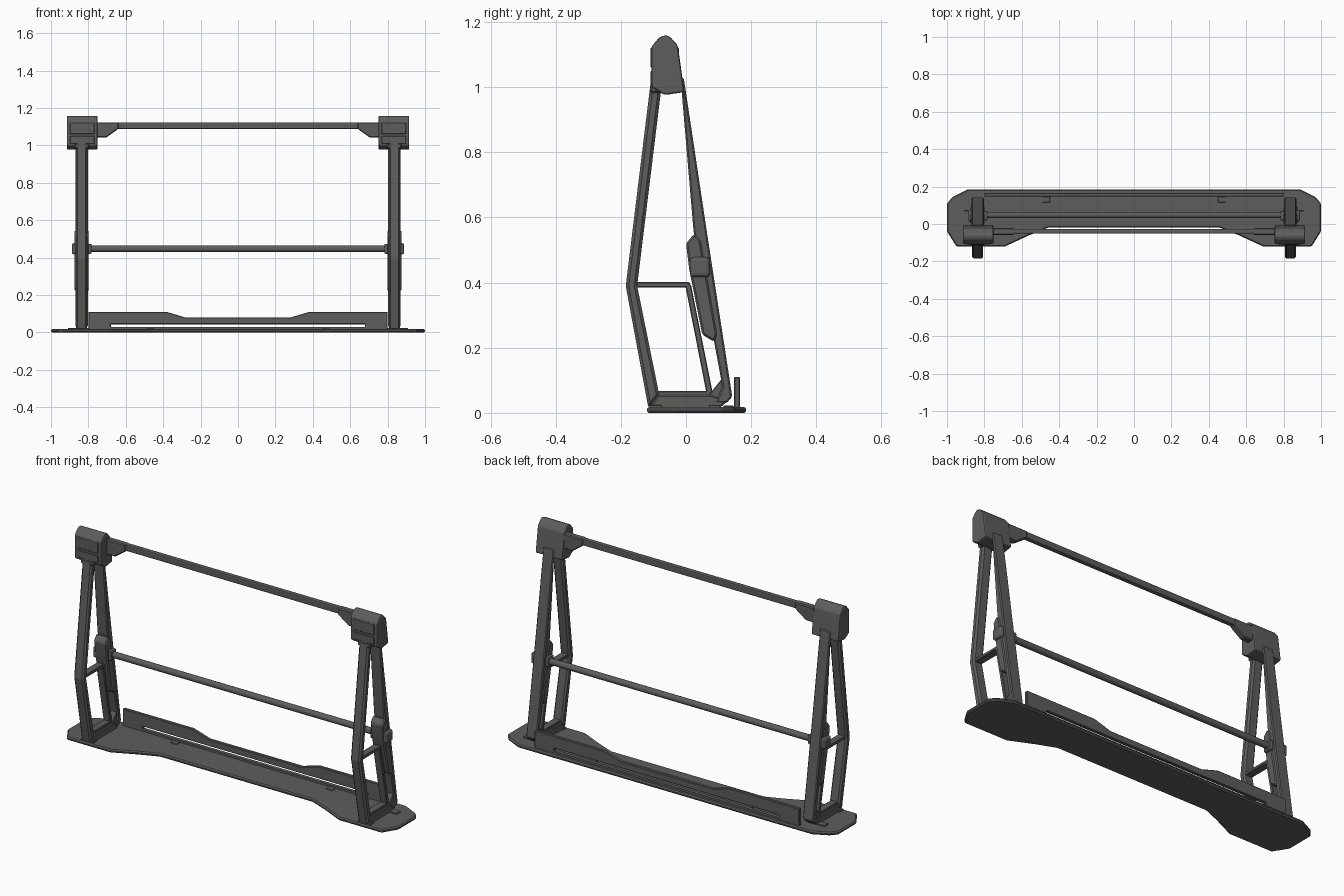
import bpy, bmesh
from mathutils import Vector

if "Cube" in bpy.data.objects:
    bpy.data.objects.remove(bpy.data.objects["Cube"])

PLACE = {'X': lambda u, v, t: Vector((t, u, v)),
         'Y': lambda u, v, t: Vector((u, t, v)),
         'Z': lambda u, v, t: Vector((u, v, t))}


def prism(name, pts, axis, a, b, bevel=0.0, segs=1, mirror=True):
    """Extrude a 2D profile along an axis from a to b; optionally mirror in x."""
    bm = bmesh.new()
    lo = [bm.verts.new(PLACE[axis](u, v, a)) for u, v in pts]
    hi = [bm.verts.new(PLACE[axis](u, v, b)) for u, v in pts]
    bm.faces.new(lo)
    bm.faces.new(hi[::-1])
    n = len(pts)
    for i in range(n):
        j = (i + 1) % n
        bm.faces.new((lo[i], hi[i], hi[j], lo[j]))
    bmesh.ops.recalc_face_normals(bm, faces=bm.faces)
    me = bpy.data.meshes.new(name)
    bm.to_mesh(me)
    bm.free()
    ob = bpy.data.objects.new(name, me)
    bpy.context.collection.objects.link(ob)
    if bevel:
        m = ob.modifiers.new("bevel", 'BEVEL')
        m.width, m.segments = bevel, segs
        m.limit_method = 'ANGLE'
    if mirror:
        ob.modifiers.new("mirror", 'MIRROR')
    return ob


def box(name, x, y, z, **kw):
    return prism(name, [(y[0], z[0]), (y[1], z[0]), (y[1], z[1]), (y[0], z[1])],
                 'X', x[0], x[1], **kw)


def sym(half):
    """Complete a profile symmetrically about u = 0."""
    return half + [(-u, v) for u, v in reversed(half)]


def rod(name, r, length, y, z, sides=20):
    bpy.ops.mesh.primitive_cylinder_add(vertices=sides, radius=r, depth=length,
                                        location=(0, y, z), rotation=(0, 1.570796, 0))
    ob = bpy.context.object
    ob.name = name
    bpy.ops.object.shade_smooth_by_angle()
    return ob


# Base plate: wide ends, narrowed middle
prism("base_plate", sym([(0.46, -0.02), (0.56, -0.06), (0.69, -0.12), (0.95, -0.12), (1.0, -0.04),
                         (1.0, 0.11), (0.97, 0.145), (0.89, 0.185)]),
      'Z', 0, 0.018, bevel=0.006, mirror=False)

# Rear wall of the base, dipped in the middle, with a long slot
wall = prism("base_wall", sym([(0.80, 0.01), (0.80, 0.11), (0.38, 0.11), (0.28, 0.08)]),
             'Y', 0.147, 0.166, mirror=False)
cutter = box("slot_cutter", (-0.68, 0.68), (0.1, 0.2), (0.03, 0.044), mirror=False)
cutter.hide_render = True
cutter.hide_viewport = True
m = wall.modifiers.new("slot", 'BOOLEAN')
m.object, m.operation, m.solver = cutter, 'DIFFERENCE', 'EXACT'
bm_ = wall.modifiers.new("bevel", 'BEVEL')
bm_.width, bm_.limit_method = 0.003, 'ANGLE'

# Small pads on the base
box("floor_pad", (0.45, 0.49), (0.115, 0.147), (0.01, 0.022), bevel=0.002)
box("end_pad", (0.86, 0.91), (0.07, 0.105), (0.01, 0.024), bevel=0.002)
box("front_pad", (0.80, 0.875), (-0.112, -0.075), (0.01, 0.024), bevel=0.002)

# Side frames
prism("front_leg", [(-0.108, 1.02), (-0.185, 0.39), (-0.115, 0.012), (-0.082, 0.055),
                    (-0.15, 0.39), (-0.073, 1.02)], 'X', 0.806, 0.866, bevel=0.009)
prism("rear_leg", [(-0.017, 1.03), (0.023, 0.56), (0.112, 0.08), (0.09, 0.03),
                   (0.125, 0.03), (0.142, 0.05), (0.068, 0.53), (-0.007, 1.03)],
      'X', 0.803, 0.868, bevel=0.005)
prism("rear_leg_foot", [(0.07, 0.055), (0.11, 0.105), (0.125, 0.09), (0.138, 0.05),
                        (0.13, 0.035), (0.08, 0.025)], 'X', 0.808, 0.863, bevel=0.003)
prism("bottom_rail", [(-0.115, 0.012), (0.10, 0.012), (0.13, 0.038), (0.075, 0.055),
                      (-0.085, 0.055)], 'X', 0.806, 0.866, bevel=0.004)
box("bottom_inner_rail", (0.815, 0.857), (-0.09, 0.075), (0.05, 0.067), bevel=0.003)
box("middle_rail", (0.815, 0.857), (-0.158, 0.012), (0.385, 0.402), bevel=0.003)
prism("inner_strut", [(-0.002, 0.39), (0.064, 0.055), (0.082, 0.062), (0.015, 0.395)],
      'X', 0.815, 0.857, bevel=0.003)

# Sliding sleeve, knob and collar carrying the lower crossbar
prism("sleeve", [(0.025, 0.55), (0.0, 0.52), (0.01, 0.44), (0.05, 0.24), (0.087, 0.218),
                 (0.096, 0.24), (0.045, 0.53)], 'X', 0.798, 0.873, bevel=0.006)
box("sleeve_knob", (0.86, 0.888), (0.012, 0.074), (0.417, 0.478), bevel=0.012, segs=3)
box("inner_collar", (0.782, 0.805), (0.02, 0.07), (0.42, 0.474), bevel=0.008, segs=2)
rod("lower_crossbar", 0.017, 1.58, 0.048, 0.447)

# Head housings at the top of each frame
prism("head_housing", [(-0.106, 1.0), (-0.106, 1.125), (-0.083, 1.152), (-0.066, 1.16),
                       (-0.05, 1.156), (-0.025, 1.128), (-0.005, 0.985), (-0.066, 0.976)],
      'X', 0.752, 0.915, bevel=0.007, segs=2)
box("head_panel", (0.768, 0.898), (-0.109, -0.10), (1.06, 1.122), bevel=0.003)
box("head_lower_panel", (0.768, 0.898), (-0.109, -0.10), (1.008, 1.05), bevel=0.003)
box("leg_socket", (0.797, 0.875), (-0.111, -0.068), (0.982, 1.01), bevel=0.006)

# Top crossbar and its brackets
box("top_crossbar", (-0.76, 0.76), (-0.052, -0.026), (1.088, 1.124), bevel=0.006, segs=2, mirror=False)
prism("bar_bracket", [(0.76, 1.06), (0.76, 1.124), (0.64, 1.124), (0.64, 1.088), (0.705, 1.042), (0.755, 1.042)],
      'Y', -0.058, -0.022, bevel=0.005)

# Dark grey finish
mat = bpy.data.materials.new("dark_grey")
mat.diffuse_color = (0.11, 0.11, 0.105, 1)
mat.use_nodes = True
mat.node_tree.nodes["Principled BSDF"].inputs["Base Color"].default_value = mat.diffuse_color
for ob in bpy.context.scene.objects:
    if ob.type == 'MESH' and not ob.hide_render:
        ob.data.materials.append(mat)
